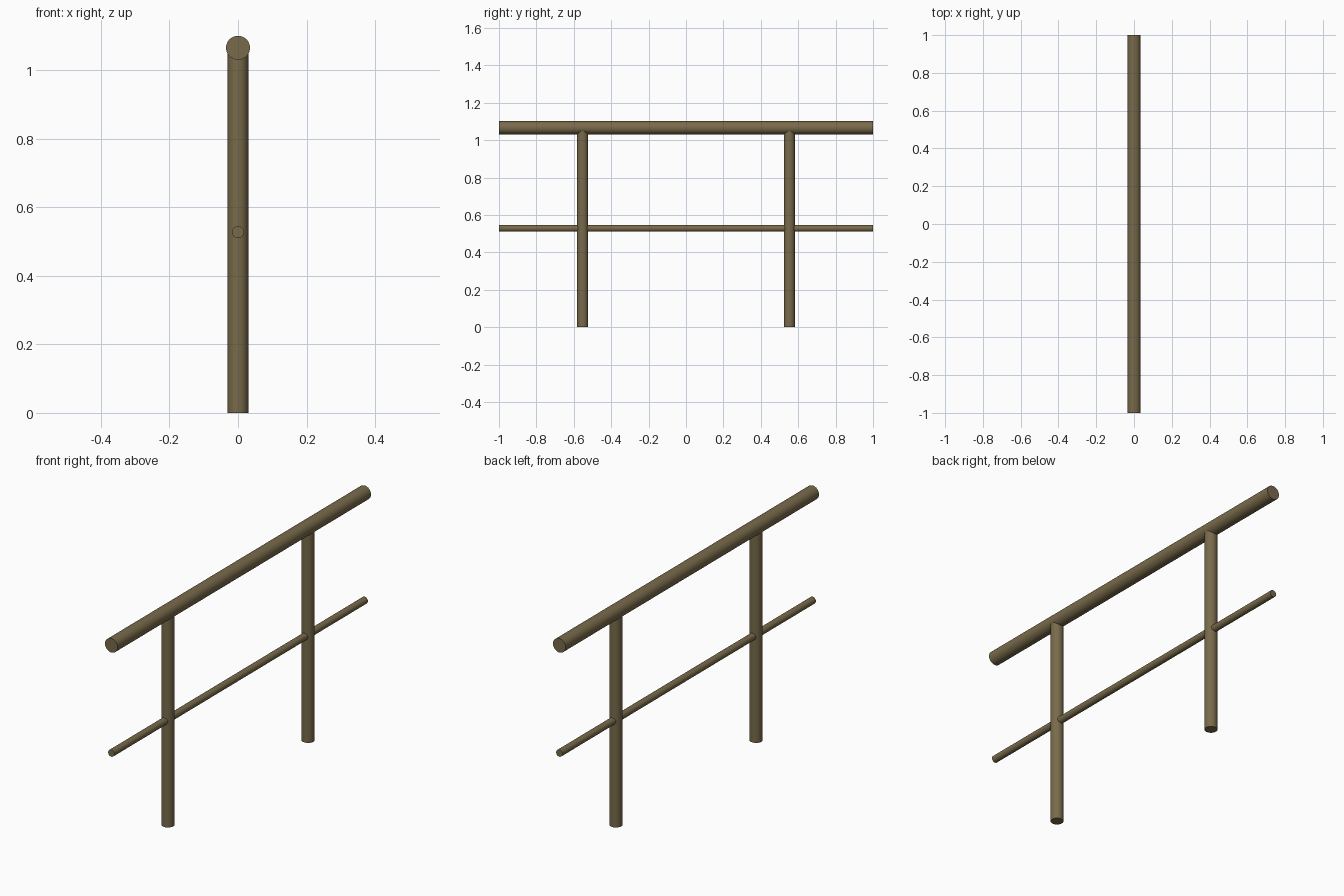
import bpy, math

if "Cube" in bpy.data.objects:
    bpy.data.objects.remove(bpy.data.objects["Cube"])

wood = bpy.data.materials.new("olive brown wood")
wood.diffuse_color = (0.19, 0.145, 0.07, 1.0)
wood.use_nodes = True
wood.node_tree.nodes["Principled BSDF"].inputs["Base Color"].default_value = wood.diffuse_color


def pole(name, radius, length, location, along_y=False):
    """Smooth round bar, upright or lying along y."""
    rot = (math.pi / 2, 0, 0) if along_y else (0, 0, 0)
    bpy.ops.mesh.primitive_cylinder_add(vertices=32, radius=radius, depth=length,
                                        location=location, rotation=rot)
    ob = bpy.context.object
    ob.name = name
    ob.data.materials.append(wood)
    bpy.ops.object.shade_smooth_by_angle(angle=math.radians(40))
    return ob


# Horizontal rails
pole("top_rail", 0.035, 2.0, (0, 0, 1.066), along_y=True)
pole("middle_rail", 0.0175, 2.0, (0, 0, 0.528), along_y=True)

# Upright posts, ending inside the top rail
POST_HEIGHT = 1.06
for name, side in (("front_post", -1), ("back_post", 1)):
    pole(name, 0.03, POST_HEIGHT, (0, side * 0.553, POST_HEIGHT / 2))
